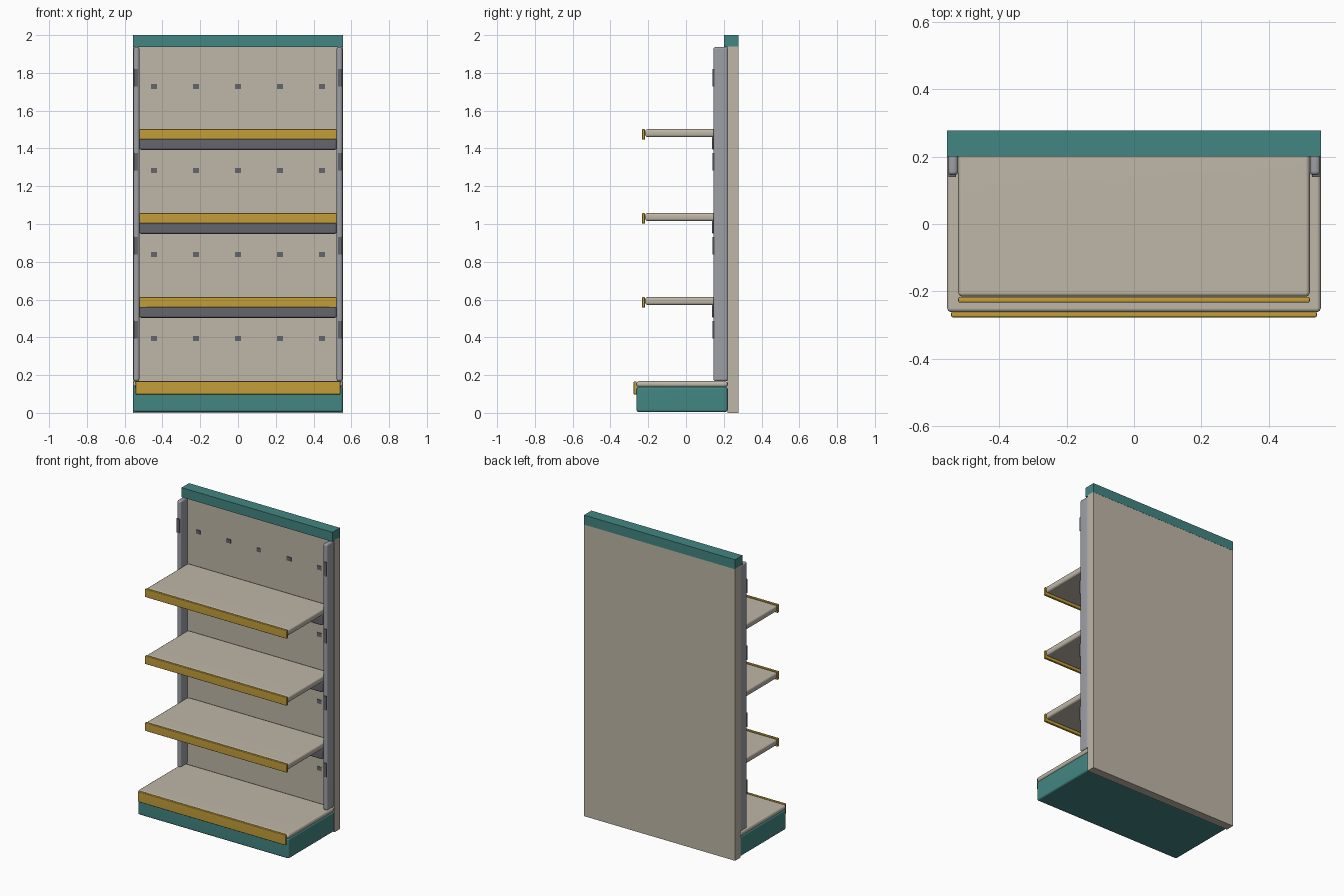
import bpy
import bmesh
from mathutils import Vector

cube = bpy.data.objects.get("Cube")
if cube:
    bpy.data.objects.remove(cube, do_unlink=True)


def material(name, rgb):
    mat = bpy.data.materials.new(name)
    mat.use_nodes = True
    mat.diffuse_color = (*rgb, 1)
    mat.node_tree.nodes["Principled BSDF"].inputs["Base Color"].default_value = (*rgb, 1)
    return mat


beige = material("beige", (0.52, 0.47, 0.39))
teal = material("teal", (0.055, 0.24, 0.225))
yellow = material("mustard yellow", (0.55, 0.34, 0.04))
steel = material("steel grey", (0.34, 0.35, 0.38))
dark = material("dark grey", (0.13, 0.13, 0.155))


def box(name, mat, low, high, bevel=0.0):
    """Box between two corners, with optional rounded edges."""
    low, high = Vector(low), Vector(high)
    mesh = bpy.data.meshes.new(name)
    bm = bmesh.new()
    bmesh.ops.create_cube(bm, size=1)
    bmesh.ops.scale(bm, vec=high - low, verts=bm.verts)
    bmesh.ops.translate(bm, vec=(low + high) / 2, verts=bm.verts)
    bm.to_mesh(mesh)
    bm.free()
    mesh.materials.append(mat)
    obj = bpy.data.objects.new(name, mesh)
    bpy.context.collection.objects.link(obj)
    if bevel:
        mod = obj.modifiers.new("rounded edges", "BEVEL")
        mod.width = bevel
        mod.segments = 2
        mesh.shade_smooth()
        obj.modifiers.new("normals", "WEIGHTED_NORMAL")
    return obj


HALF = 0.555      # half width of the unit
INNER = 0.522     # half width between the uprights
PITCH = 0.4445    # spacing of shelf levels

# Back panel and header
box("back_panel", beige, (-HALF, 0.22, 0), (HALF, 0.277, 1.94))
box("header", teal, (-HALF, 0.2, 1.937), (HALF, 0.278, 2))

# Plinth with its deck and price rail
box("plinth", teal, (-HALF, -0.262, 0.004), (HALF, 0.22, 0.138), 0.012)
box("base_deck", beige, (-HALF, -0.262, 0.136), (HALF, 0.22, 0.168), 0.012)
box("base_price_rail", yellow, (-0.543, -0.277, 0.098), (0.543, -0.261, 0.167), 0.004)

# Uprights
for side, label in ((1, "left"), (-1, "right")):
    xs = sorted((side * INNER, side * 0.553))
    box(label + "_upright", steel, (xs[0], 0.145, 0.168), (xs[1], 0.222, 1.937), 0.011)

# Shelves with price rails and rear support bars
for i in range(3):
    top = 0.613 + i * PITCH
    box(f"shelf_{i + 1}", beige, (-INNER, -0.216, top - 0.042), (INNER, 0.22, top), 0.012)
    box(f"price_rail_{i + 1}", yellow, (-INNER, -0.233, top - 0.055), (INNER, -0.217, top), 0.004)
    box(f"support_bar_{i + 1}", dark, (-INNER, 0.137, top - 0.11), (INNER, 0.22, top - 0.04), 0.01)

# Upright slots and panel holes at every level
for i in range(4):
    mid = 0.44 + i * PITCH
    for side, label in ((1, "left"), (-1, "right")):
        x = side * 0.54
        box(f"{label}_slot_{i + 1}", dark, (x - 0.011, 0.14, mid - 0.046), (x + 0.011, 0.149, mid + 0.046))
    for j in range(5):
        x = (j - 2) * 0.2225
        box(f"panel_hole_{i + 1}_{j + 1}", dark,
            (x - 0.016, 0.216, mid - 0.059), (x + 0.016, 0.222, mid - 0.033))
